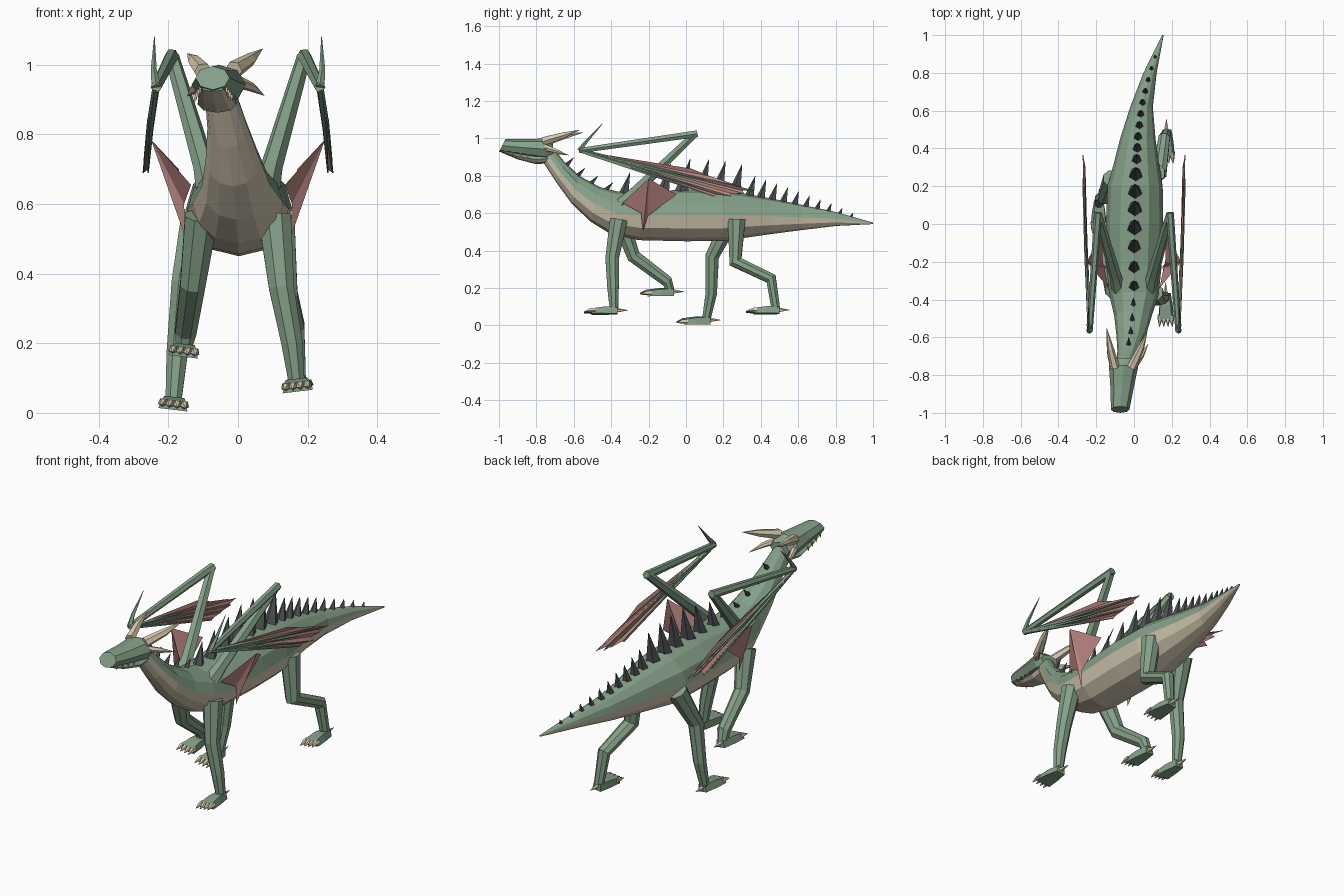
import bpy, bmesh, math
from mathutils import Vector, Matrix

cube = bpy.data.objects.get("Cube")
if cube:
    bpy.data.objects.remove(cube, do_unlink=True)


def material(name, rgb):
    m = bpy.data.materials.new(name)
    m.use_nodes = True
    m.diffuse_color = (*rgb, 1)
    m.node_tree.nodes["Principled BSDF"].inputs["Base Color"].default_value = (*rgb, 1)
    return m


GREEN = material("scale green", (.235, .355, .25))
TAN = material("belly tan", (.64, .565, .43))
BONE = material("horn bone", (.72, .62, .45))
DARK = material("spike charcoal", (.075, .085, .088))
PINK = material("wing membrane", (.52, .25, .23))


def finish(bm, name, *mats, normals=True):
    if normals:
        bmesh.ops.recalc_face_normals(bm, faces=bm.faces)
    me = bpy.data.meshes.new(name)
    bm.to_mesh(me)
    bm.free()
    for m in mats:
        me.materials.append(m)
    ob = bpy.data.objects.new(name, me)
    bpy.context.collection.objects.link(ob)
    return ob


def skin(bm, rings, lower=0):
    """Join rings of vertices with quads and cap both ends."""
    n = len(rings[0])
    for a, b in zip(rings, rings[1:]):
        for i in range(n):
            j = (i + 1) % n
            f = bm.faces.new((a[i], a[j], b[j], b[i]))
            f.material_index = lower if i >= n / 2 else 0
    bm.faces.new(rings[0])
    bm.faces.new(rings[-1])


def loft(name, rows, n, *mats):
    """Rows: top y, top z, bottom y, bottom z, half width, centre x."""
    bm = bmesh.new()
    rings = []
    for yt, zt, yb, zb, w, cx in rows:
        top, bot = Vector((cx, yt, zt)), Vector((cx, yb, zb))
        mid, up = (top + bot) / 2, (top - bot) / 2
        rings.append([bm.verts.new(mid + up * math.sin(a) + Vector((w * math.cos(a), 0, 0)))
                      for a in (math.tau * i / n for i in range(n))])
    skin(bm, rings, len(mats) - 1)
    return finish(bm, name, *mats)


def limb(bm, pts, radii, n=6):
    """Faceted tube through points, mitred at the joints."""
    pts = [Vector(p) for p in pts]
    rings = []
    for k, p in enumerate(pts):
        d = (pts[min(k + 1, len(pts) - 1)] - pts[max(k - 1, 0)]).normalized()
        u = d.cross(Vector((1, 0, 0))).normalized()
        v = d.cross(u)
        rings.append([bm.verts.new(p + radii[k] * (u * math.cos(a) + v * math.sin(a)))
                      for a in (math.tau * (i + .5) / n for i in range(n))])
    skin(bm, rings)


def tube(name, mat, pts, radii, n=6):
    bm = bmesh.new()
    limb(bm, pts, radii, n)
    return finish(bm, name, mat)


# Body from neck to tail, tan on the lower half
BODY = [(-.715, .955, -.765, .875, .045, -.05), (-.65, .875, -.69, .76, .058, -.03),
        (-.57, .8, -.61, .65, .078, -.015), (-.46, .74, -.51, .555, .1, -.005),
        (-.36, .715, -.4, .487, .13, 0), (-.22, .715, -.25, .456, .145, 0),
        (0, .727, 0, .45, .152, .003), (.2, .722, .2, .452, .146, .006),
        (.31, .705, .31, .468, .122, .012), (.45, .68, .45, .488, .094, .02),
        (.62, .645, .62, .51, .06, .04), (.8, .607, .8, .532, .035, .085),
        (1, .55, 1, .542, .004, .153)]
loft("body", BODY, 12, GREEN, TAN)

# Head with a sloping snout and a tan chin
loft("skull", [(-.965, .996, -1, .928, .049, -.073),
               (-.86, .996, -.87, .905, .062, -.063), (-.75, 1, -.75, .885, .078, -.055),
               (-.71, .97, -.71, .9, .055, -.05)], 8, GREEN)
loft("lower_jaw", [(-.985, .938, -.985, .924, .032, -.073), (-.9, .922, -.9, .888, .046, -.068),
                   (-.8, .91, -.8, .862, .056, -.06), (-.73, .92, -.73, .868, .05, -.052)], 8, GREEN, TAN)
bm = bmesh.new()
for s in (1, -1):
    for k in range(4):
        y = -.965 + .04 * k
        x = -.071 + s * (.038 + .005 * k)
        limb(bm, [(x, y, .936 - .007 * k), (x, y, .912 - .007 * k)], (.006, .001), 4)
finish(bm, "teeth", BONE)
for s, side in ((1, "left"), (-1, "right")):
    x = -.06 + s * .066
    tube(side + "_eye", DARK, [(x - s * .012, -.82, .965), (x, -.82, .965)], (.012, .006))

# Horns
HORNS = {"left_horn": ((-.012, -.76, .985), (.035, -.66, 1.015), (.07, -.57, 1.045), .026),
         "right_horn": ((-.1, -.76, .98), (-.125, -.66, 1.01), (-.145, -.55, 1.032), .026),
         "left_cheek_horn": ((.002, -.75, .95), (.04, -.7, .935), (.075, -.635, .912), .018),
         "right_cheek_horn": ((-.11, -.75, .94), (-.128, -.7, .928), (-.145, -.625, .91), .018)}
for name, (a, b, c, r) in HORNS.items():
    tube(name, BONE, [a, b, c], (r, r * .72, .001))


# Back spikes, seated on the ridge of the body
def ridge(y):
    for a, b in zip(BODY, BODY[1:]):
        if a[0] <= y <= b[0]:
            t = (y - a[0]) / (b[0] - a[0])
            return Vector((a[5] + t * (b[5] - a[5]), y, a[1] + t * (b[1] - a[1])))


def spike_height(y):
    if y < -.4:
        return .032
    if y < .3:
        return .168 - abs(y) * (.07 if y > 0 else .2)
    return max(.15 * (1.0 - y), .016)


spots = [-.64, -.58, -.51, -.43, -.33, -.23, -.12, -.02, .08, .17, .26]
spots += [.34 + .06 * k for k in range(10)]
bm = bmesh.new()
for y in spots:
    h = spike_height(y)
    base = ridge(y)
    r = .009 + .19 * h
    tip = base + Vector((0, .04 if y < -.4 else .01 + .2 * h, h))
    limb(bm, [base - Vector((0, 0, .012)), tip], (r, .001), 5)
finish(bm, "back_spikes", DARK)


# Feet with four front claws and a heel claw
def foot(name, x, y0, y1, z, s):
    roll = Matrix.Translation((x, 0, z)) @ Matrix.Rotation(-s * .12, 4, 'Y')
    bm = bmesh.new()
    rings = [[bm.verts.new((sx * w, y, h)) for sx, h in
              ((-1, -.017), (1, -.017), (.8, top), (-.8, top))]
             for y, w, top in ((y0, .042, .01), ((y0 + y1) / 2, .036, .02), (y1, .024, .02))]
    skin(bm, rings)
    bmesh.ops.transform(bm, matrix=roll, verts=bm.verts)
    finish(bm, name, GREEN)
    bm = bmesh.new()
    for k in (-1.5, -.5, .5, 1.5):
        limb(bm, [(k * .021, y0 + .02, 0), (k * .021, y0 - .006, 0),
                  (k * .023, y0 - .04, -.008)], (.014, .012, .001), 5)
    limb(bm, [(0, y1 - .01, .003), (0, y1 + .055, .003)], (.014, .001), 5)
    bmesh.ops.transform(bm, matrix=roll, verts=bm.verts)
    finish(bm, name + "_claws", BONE)


# Legs: hip, knee, hock, ankle
LEGS = {"front_left": (1, [(.105, -.36, .565), (.125, -.395, .36), (.155, -.39, .2), (.168, -.385, .09)], .078),
        "front_right": (-1, [(-.105, -.35, .565), (-.13, -.28, .37), (-.15, -.1, .235), (-.155, -.085, .19)], .178),
        "hind_left": (1, [(.115, .27, .565), (.135, .265, .34), (.16, .455, .25), (.172, .48, .09)], .08),
        "hind_right": (-1, [(-.115, .24, .565), (-.155, .14, .37), (-.175, .135, .17), (-.185, .11, .04)], .026)}
for name, (s, pts, z) in LEGS.items():
    tube(name + "_leg", GREEN, pts, (.051, .039, .033, .025), 8)
    x, y, _ = pts[-1]
    foot(name + "_foot", x, y - .12, y + .02, z, s)

# Folded wings
WRIST = (.235, -.57, .935)
TIPS = [(.27, .365, .72), (.262, .31, .705), (.272, .24, .69), (.258, .15, .69)]
for s, side in ((1, "left"), (-1, "right")):
    def flip(p):
        return Vector((p[0] * s, p[1], p[2]))

    shoulder, elbow, wrist = (flip(p) for p in ((.08, -.34, .65), (.19, .05, 1.025), WRIST))
    tube(side + "_upper_arm", GREEN, [shoulder, shoulder.lerp(elbow, .15), elbow], (.042, .032, .021))
    tube(side + "_forearm", GREEN, [elbow + Vector((0, .01, 0)), wrist], (.021, .016))
    tube(side + "_wing_thumb", GREEN, [wrist, flip((.242, -.53, .985)), flip((.24, -.445, 1.08))],
         (.014, .009, .001), 5)

    bm = bmesh.new()
    for t in TIPS:
        mid = wrist.lerp(flip(t), .5) + Vector((s * .003, 0, 0))
        limb(bm, [wrist, mid, flip(t)], (.011, .007, .002), 5)
    finish(bm, side + "_wing_fingers", GREEN)

    # Membrane folds between fingers, with a notch at each trailing edge
    bm = bmesh.new()
    edge = [(.262, .03, .838), (.268, .3, .742)] + TIPS
    for a, b in zip(edge, edge[1:]):
        notch = (flip(a) + flip(b)) / 2
        notch = notch.lerp(wrist, .04) - Vector((s * .008, 0, 0))
        for p, q in ((flip(a), notch), (notch, flip(b))):
            bm.faces.new([bm.verts.new(v) for v in (wrist, p, q)])
    # Inner panel joining the wing to the flank, ending in a hanging point
    top, front, fold, low, back = (flip(p) for p in (
        (.25, -.2, .785), (.135, -.34, .655), (.155, -.24, .6), (.15, -.23, .5), (.17, -.05, .7)))
    hem = flip((.165, -.205, .585))
    for tri in ((top, front, fold), (top, fold, low), (top, low, hem), (top, hem, back)):
        bm.faces.new([bm.verts.new(v) for v in tri])
    finish(bm, side + "_wing_membrane", PINK, normals=False)
